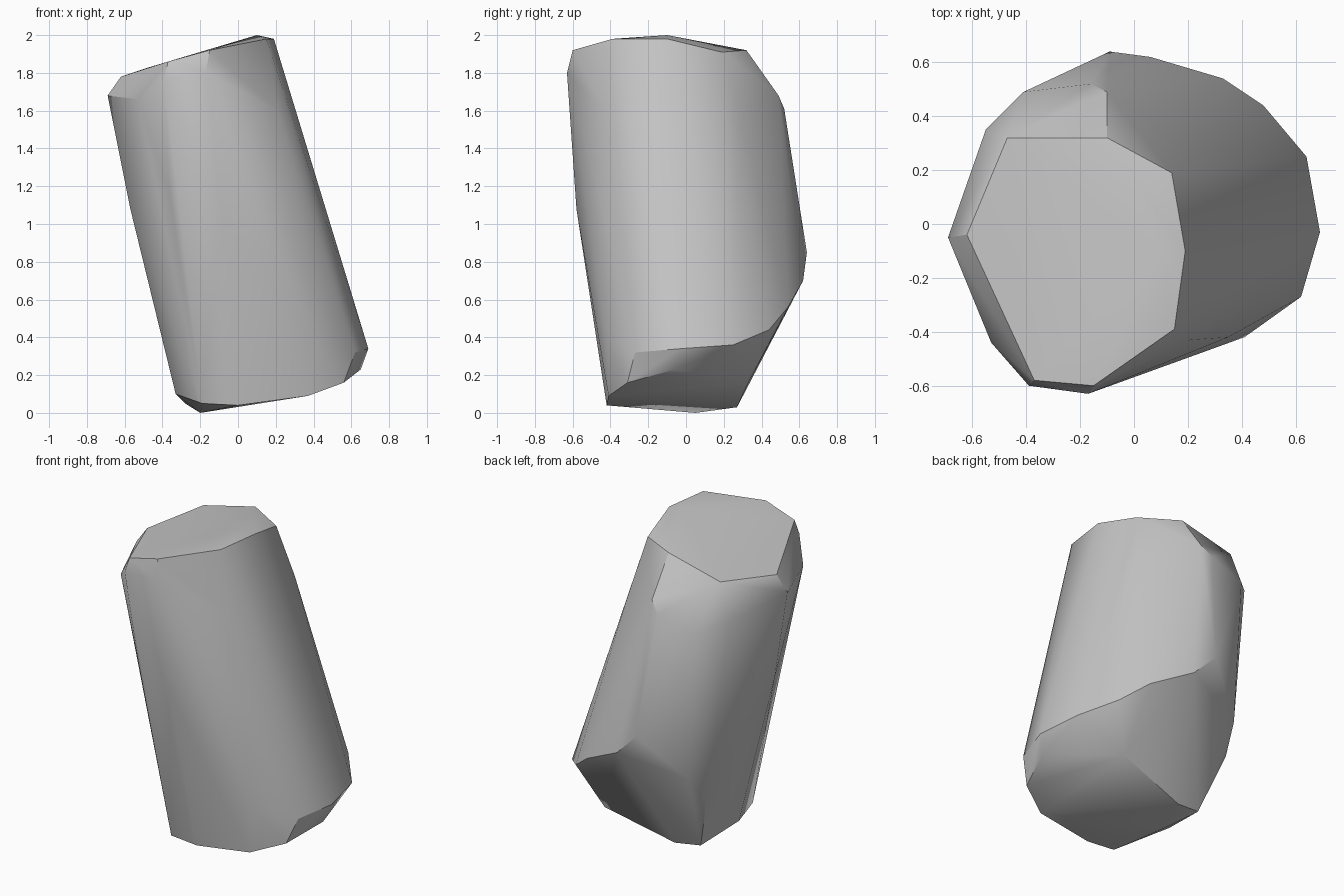
import bpy
import bmesh
import math

default_cube = bpy.data.objects.get("Cube")
if default_cube:
    bpy.data.objects.remove(default_cube, do_unlink=True)


def make_material(name, colour):
    """One flat colour, shown in the viewport and in a render."""
    material = bpy.data.materials.new(name)
    material.use_nodes = True
    material.diffuse_color = colour
    shader = next(node for node in material.node_tree.nodes
                  if node.type == "BSDF_PRINCIPLED")
    shader.inputs["Base Color"].default_value = colour
    return material


def make_hull(name, corner_groups, material):
    """Wrap a chiselled solid around groups of corner points."""
    mesh = bpy.data.meshes.new(name)
    builder = bmesh.new()
    for group in corner_groups:
        for corner in group:
            builder.verts.new(corner)
    result = bmesh.ops.convex_hull(builder, input=builder.verts)
    unused = {item for item in result["geom_interior"] + result["geom_unused"]
              if isinstance(item, bmesh.types.BMVert)}
    bmesh.ops.delete(builder, geom=list(unused), context="VERTS")
    # Merge nearly coplanar triangles into broad cut faces
    bmesh.ops.dissolve_limit(builder, angle_limit=math.radians(3),
                             verts=builder.verts, edges=builder.edges)
    bmesh.ops.recalc_face_normals(builder, faces=builder.faces)
    builder.to_mesh(mesh)
    builder.free()
    mesh.materials.append(material)
    solid = bpy.data.objects.new(name, mesh)
    bpy.context.collection.objects.link(solid)
    return solid


def shade(solid, sharp_angle):
    """Smooth the soft bends and keep the chiselled edges crisp."""
    bpy.ops.object.select_all(action="DESELECT")
    solid.select_set(True)
    bpy.context.view_layer.objects.active = solid
    bpy.ops.object.shade_smooth_by_angle(angle=math.radians(sharp_angle))


# Slanted cap of the leaning rock
cap = [
    (-.62, -.04, 1.78), (-.47, .32, 1.83), (-.1, .32, 1.92),
    (.14, .19, 1.91), (.19, -.1, 1.98), (.1, -.1, 2), (.15, -.39, 1.98),
    (-.15, -.6, 1.92), (-.37, -.58, 1.86),
]

# Chipped rim below the cap, with the broad chip at the back
shoulder = [
    (-.69, -.05, 1.68), (-.55, .35, 1.6), (-.41, .49, 1.54),
    (-.16, .52, 1.61), (-.1, .49, 1.68), (.21, .28, 1.57),
    (.21, -.43, 1.6), (-.17, -.63, 1.8), (-.39, -.6, 1.77),
    (-.53, -.44, 1.66),
]

# Bends along the trunk
trunk = [
    (-.57, -.09, 1.08), (-.36, -.5, 1.15), (-.09, -.58, 1.08),
    (.35, -.42, 1), (.47, -.28, .88), (.52, 0, .87), (-.09, .64, .85),
    (.06, .62, .7), (-.46, -.09, .62),
]

# Foot with its sloping underside and the undercut at the back
foot = [
    (.33, .54, .56), (.48, .44, .44), (.64, .25, .36), (.69, -.03, .34),
    (.62, -.27, .32), (.41, -.42, .37), (.37, -.41, .09),
    (.56, -.31, .16), (.65, -.06, .23), (.62, .15, .3), (.35, .33, .16),
    (-.11, .27, .03), (-.28, .25, .05), (-.4, .36, .42), (-.36, .48, .58),
    (0, -.42, .04), (-.19, -.41, .05), (-.33, -.07, .1), (-.2, .05, 0),
]

stone = make_material("stone grey", (.56, .56, .56, 1))
rock = make_hull("leaning_rock", (cap, shoulder, trunk, foot), stone)
shade(rock, 30)
